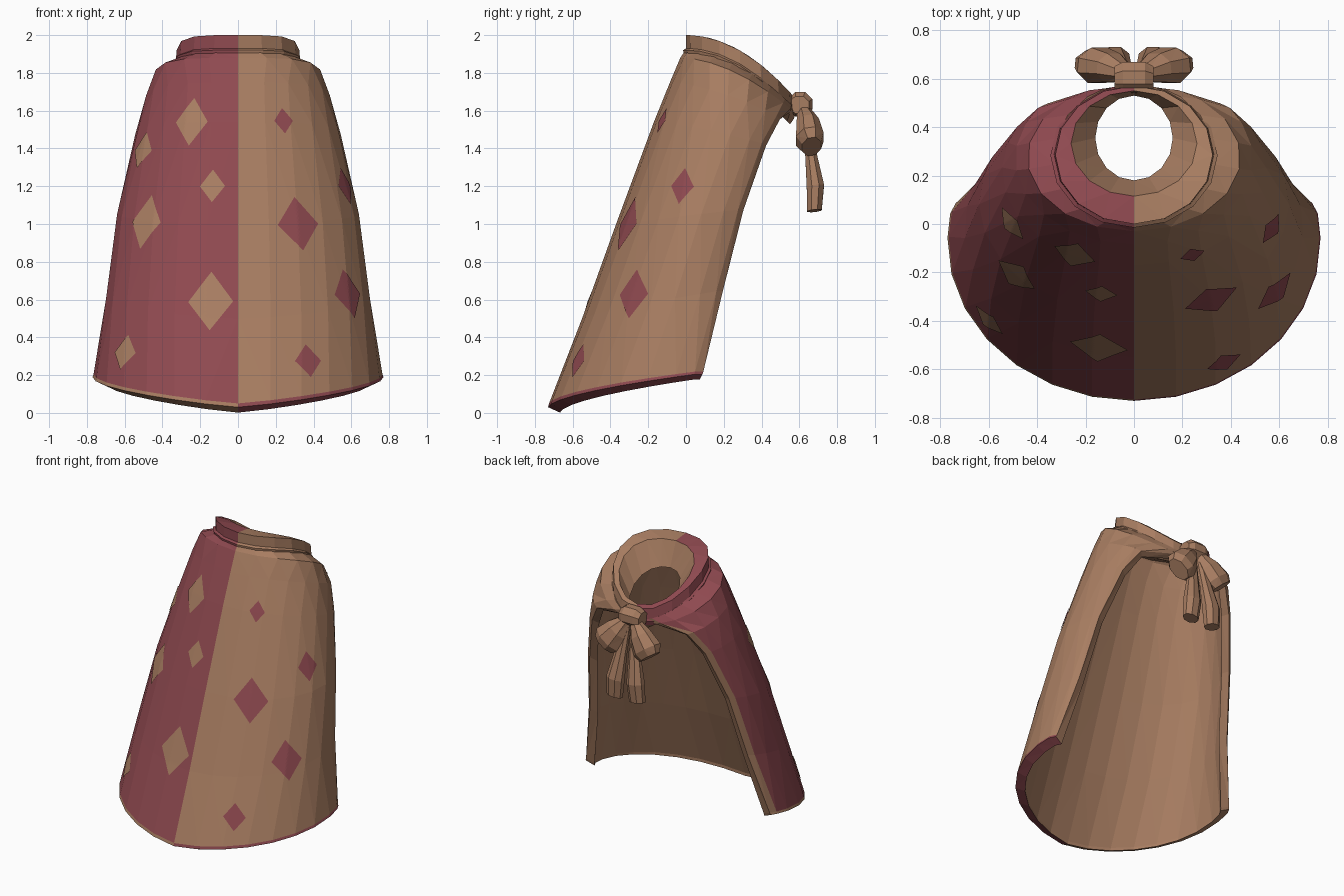
import bpy, bmesh
from math import sin, cos, acos, pi
from mathutils import Vector
from mathutils.bvhtree import BVHTree

cube = bpy.data.objects.get("Cube")
if cube:
    bpy.data.objects.remove(cube)


def material(name, rgb):
    m = bpy.data.materials.new(name)
    m.use_nodes = True
    m.diffuse_color = (*rgb, 1)
    m.node_tree.nodes["Principled BSDF"].inputs["Base Color"].default_value = (*rgb, 1)
    return m


TAN, RED = 0, 1
PALETTE = [material("tan cloth", (0.39, 0.205, 0.12)),
           material("wine red cloth", (0.275, 0.067, 0.08))]


def finish(name, bm):
    mesh = bpy.data.meshes.new(name)
    bm.to_mesh(mesh)
    bm.free()
    for m in PALETTE:
        mesh.materials.append(m)
    obj = bpy.data.objects.new(name, mesh)
    bpy.context.collection.objects.link(obj)
    return obj


def loft(name, rings, colour=lambda i, j, x: TAN, loop=False):
    """Skin closed rings; colour(i, j, x) picks the material of face j in span i."""
    bm = bmesh.new()
    vs = [[bm.verts.new(p) for p in ring] for ring in rings]
    n = len(rings[0])
    pairs = list(zip(vs, vs[1:])) + ([(vs[-1], vs[0])] if loop else [])
    for i, (a, b) in enumerate(pairs):
        for j in range(n):
            k = (j + 1) % n
            f = bm.faces.new((a[j], a[k], b[k], b[j]))
            f.material_index = colour(i, j, f.calc_center_median().x)
    if not loop:
        for r in (vs[0], vs[-1]):
            for k in range(n // 2 - 1):
                bm.faces.new((r[k], r[k + 1], r[n - 2 - k], r[n - 1 - k]))
    bmesh.ops.recalc_face_normals(bm, faces=bm.faces)
    bmesh.ops.triangulate(bm, faces=bm.faces)
    return finish(name, bm)


# Cape rows, neck to hem: half width, centre y, depth, front z, end y, end z, z curve
ROWS = [
    (0.33, 0.285, 0.295, 1.91, 0.57, 1.62, 2.0),
    (0.44, 0.275, 0.305, 1.88, 0.565, 1.60, 1.8),
    (0.49, 0.27, 0.355, 1.75, 0.505, 1.56, 1.6),
    (0.545, 0.22, 0.39, 1.54, 0.43, 1.42, 1.4),
    (0.64, 0.09, 0.46, 1.00, 0.31, 1.08, 1.0),
    (0.70, -0.02, 0.53, 0.50, 0.20, 0.65, 0.8),
    (0.765, -0.07, 0.655, 0.05, 0.095, 0.225, 0.6),
    (0.77, -0.07, 0.66, 0.03, 0.09, 0.21, 0.6),
]
COLS = 8
# Even columns plus a narrow border along the opening
HALF = [i / COLS for i in range(COLS)] + [0.96, 1.0]
COLUMNS = [-u for u in reversed(HALF[1:])] + HALF


def cape_point(row, u, inset):
    rx, cy, ry, zf, ye, ze, power = row
    a = abs(u) * acos((cy - ye) / ry)
    y = cy - ry * cos(a)
    s = (y - cy + ry) / (ye - cy + ry)
    z = zf + (ze - zf) * max(s, 0) ** power - inset * 0.45
    side = -1 if u < 0 else 1
    return Vector((side * (rx - inset) * sin(a), cy - (ry - inset) * cos(a), z))


def cape_colour(i, j, x):
    last = len(ROWS) - 1
    if last - 1 <= j <= last:               # hem in the opposite colour
        return RED if x > 0 else TAN
    return RED if j < last and x < 0 and i > 0 else TAN


columns = []
for u in COLUMNS:
    bevel = 0.012 if abs(u) == 1 else 0
    outside = [cape_point(r, u, bevel) for r in ROWS]
    # The cloth thickens towards the hem
    inside = [cape_point(r, u, bevel + 0.035 + 0.004 * k) for k, r in enumerate(ROWS)]
    columns.append(outside + inside[::-1])
cape = loft("cape", columns, cape_colour)

# Collar: half width, front y, back y, height offset of each profile corner
COLLAR = [(0.335, -0.01, 0.57, -0.12), (0.345, -0.015, 0.58, -0.08),
          (0.33, 0.0, 0.575, -0.07), (0.325, 0.0, 0.57, 0.0),
          (0.26, 0.115, 0.55, 0.0), (0.16, 0.18, 0.53, -0.15),
          (0.20, 0.15, 0.55, -0.17)]
rings = []
for i in range(16):
    a = 2 * pi * i / 16
    ring = []
    for rx, front, back, dz in COLLAR:
        y = (front + back) / 2 - (back - front) / 2 * cos(a)
        ring.append(Vector((rx * sin(a), y, 2 - max(y, 0) ** 2 + dz)))
    rings.append(ring)
loft("collar", rings, lambda i, j, x: RED if x < 0 and j < 4 else TAN, loop=True)

# Diamond patches laid on the cape
tree = BVHTree.FromPolygons([v.co for v in cape.data.vertices],
                            [tuple(p.vertices) for p in cape.data.polygons])


def diamond(name, x, z, half_w, half_h, colour, steps=14):
    centre, n, _, _ = tree.ray_cast(Vector((x, -2, z)), Vector((0, 1, 0)))
    across = Vector((0, 0, 1)).cross(n).normalized()
    up = n.cross(across)
    bm = bmesh.new()
    grid = []
    for i in range(steps + 1):
        for j in range(steps + 1):
            a, b = 2 * i / steps - 1, 2 * j / steps - 1
            p = centre + across * half_w * (a - b) / 2 + up * half_h * (a + b) / 2
            hit = tree.ray_cast(p + n * 0.3, -n)[0]
            grid.append(bm.verts.new((hit or p) + n * 0.005))
    w = steps + 1
    for i in range(steps):
        for j in range(steps):
            k = i * w + j
            f = bm.faces.new((grid[k], grid[k + w], grid[k + w + 1], grid[k + 1]))
            f.material_index = colour
            f.normal_update()
            if f.normal.dot(n) < 0:
                f.normal_flip()
    finish(name, bm)


RIGHT = [(-0.245, 1.54, 0.09, 0.135), (-0.505, 1.39, 0.08, 0.10),
         (-0.135, 1.20, 0.067, 0.092), (-0.485, 1.01, 0.095, 0.15),
         (-0.145, 0.59, 0.12, 0.165), (-0.60, 0.32, 0.08, 0.095)]
LEFT = [(0.24, 1.545, 0.052, 0.072), (0.565, 1.20, 0.068, 0.10),
        (0.32, 1.00, 0.115, 0.15), (0.585, 0.63, 0.10, 0.135),
        (0.37, 0.275, 0.075, 0.092)]
for label, spots, colour in (("right", RIGHT, TAN), ("left", LEFT, RED)):
    for i, spot in enumerate(spots):
        diamond(f"{label}_diamond_{i + 1}", *spot, colour)


# Bow at the back of the neck
def ribbon(name, stations, side):
    """Eight-sided tube through (centre, half width, half thickness) stations."""
    pts = [Vector((c[0] * side, c[1], c[2])) for c, _, _ in stations]
    d = (pts[-1] - pts[0]).normalized()
    wide = d.cross(Vector((0, 1, 0))).normalized()
    thick = wide.cross(d)
    loft(name, [[p + wide * w * cos(a) + thick * t * sin(a)
                 for a in [pi / 8 + pi / 4 * k for k in range(8)]]
                for p, (_, w, t) in zip(pts, stations)])


ribbon("bow_knot", [((-0.08, 0.60, 1.63), 0.05, 0.055), ((-0.045, 0.605, 1.635), 0.07, 0.07),
                    ((0.045, 0.605, 1.635), 0.07, 0.07), ((0.08, 0.60, 1.63), 0.05, 0.055)], 1)
for label, side in (("left", 1), ("right", -1)):
    ribbon(label + "_bow_loop", [((0.03, 0.62, 1.61), 0.035, 0.035),
                                 ((0.09, 0.645, 1.53), 0.085, 0.065),
                                 ((0.15, 0.655, 1.45), 0.11, 0.08),
                                 ((0.18, 0.665, 1.41), 0.085, 0.055)], side)
    ribbon(label + "_bow_tail", [((0.025, 0.62, 1.60), 0.025, 0.025),
                                 ((0.055, 0.66, 1.38), 0.045, 0.032),
                                 ((0.08, 0.685, 1.20), 0.065, 0.05),
                                 ((0.09, 0.68, 1.07), 0.058, 0.042)], side)
